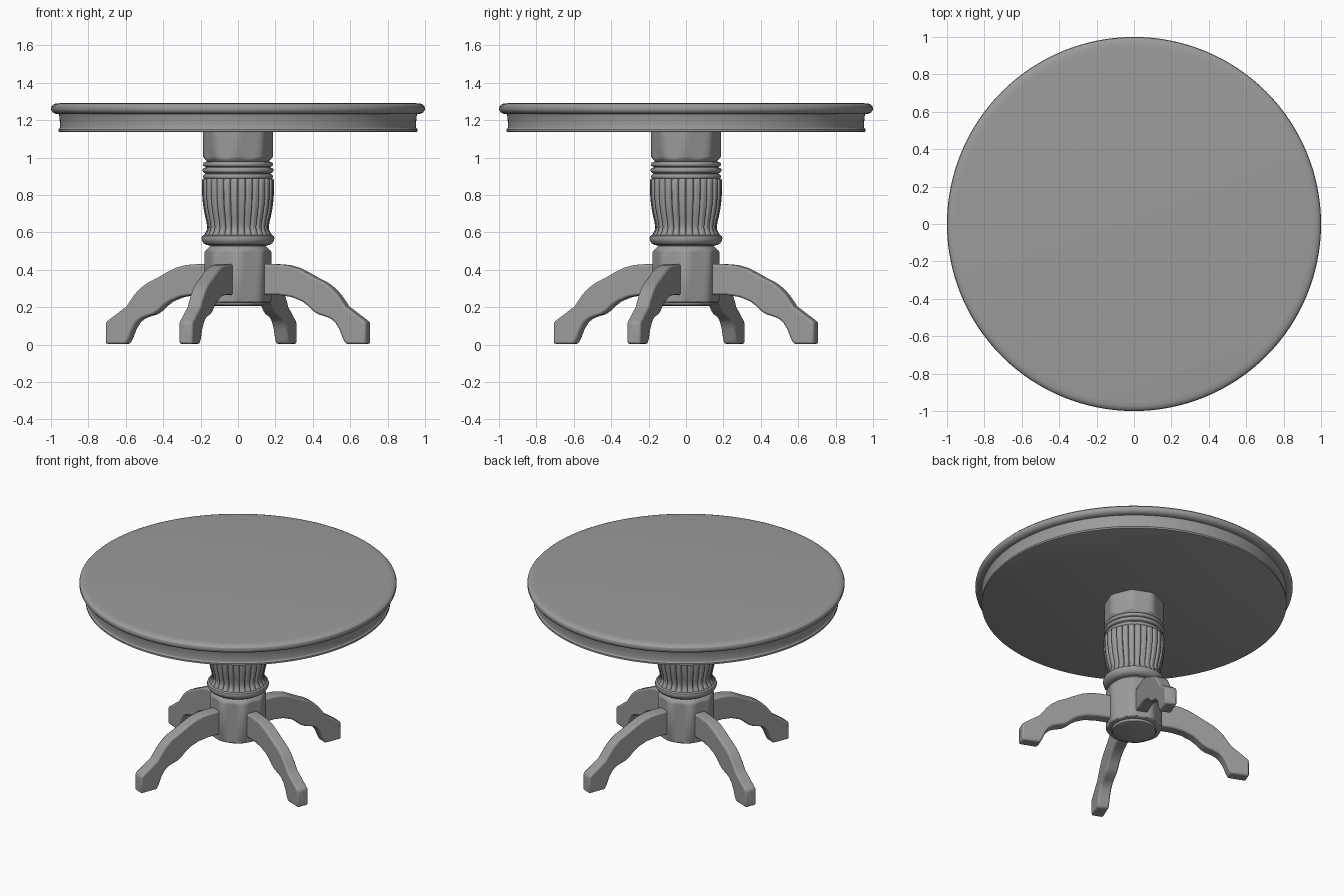
import bpy, bmesh, math

if "Cube" in bpy.data.objects:
    bpy.data.objects.remove(bpy.data.objects["Cube"])

# Dark grey finish shared by every part
grey = bpy.data.materials.new("grey_wood")
grey.diffuse_color = (0.33, 0.33, 0.33, 1)
grey.use_nodes = True
grey.node_tree.nodes["Principled BSDF"].inputs["Base Color"].default_value = grey.diffuse_color


def finish(name, bm, angle=30):
    bmesh.ops.recalc_face_normals(bm, faces=bm.faces)
    me = bpy.data.meshes.new(name)
    bm.to_mesh(me)
    bm.free()
    me.materials.append(grey)
    ob = bpy.data.objects.new(name, me)
    bpy.context.collection.objects.link(ob)
    bpy.ops.object.select_all(action='DESELECT')
    ob.select_set(True)
    bpy.context.view_layer.objects.active = ob
    bpy.ops.object.shade_smooth_by_angle(angle=math.radians(angle))
    return ob


def lathe(name, profile, segs=96, shape=lambda r, a, z: r, angle=30):
    """Revolve (radius, z) points; shape() can vary the radius around the axis."""
    bm = bmesh.new()
    rings = []
    for r, z in profile:
        ring = []
        for i in range(segs):
            a = 2 * math.pi * i / segs
            q = shape(r, a, z)
            ring.append(bm.verts.new((q * math.cos(a), q * math.sin(a), z)))
        rings.append(ring)
    for lo, hi in zip(rings, rings[1:]):
        for i in range(segs):
            j = (i + 1) % segs
            bm.faces.new((lo[i], lo[j], hi[j], hi[i]))
    bm.faces.new(rings[0][::-1])
    bm.faces.new(rings[-1])
    return finish(name, bm, angle)


def octagon(R):
    """Eight flat sides, trimmed by the round profile to give scalloped chamfers."""
    def f(r, a, z):
        t = a % (math.pi / 4) - math.pi / 8
        return min(r, R * math.cos(math.pi / 8) / math.cos(t))
    return f


def torus_profile(r, z0, z1, n=8):
    """Half-round bead between two heights, outermost radius r."""
    h = (z1 - z0) / 2
    return [(r - h + h * math.sin(math.pi * i / n),
             (z0 + z1) / 2 - h * math.cos(math.pi * i / n)) for i in range(n + 1)]


# Table top with rounded edge
lathe("table_top", [(0.95, 1.232), (0.975, 1.234), (0.99, 1.241), (0.998, 1.252),
                    (1.0, 1.263), (0.997, 1.275), (0.988, 1.284), (0.975, 1.289),
                    (0.95, 1.291)], 128)

# Apron ring with flared foot, closed underneath
lathe("apron", [(0.955, 1.137), (0.96, 1.139), (0.96, 1.15), (0.953, 1.158),
                (0.951, 1.17), (0.955, 1.22), (0.96, 1.236)], 128)

# Octagonal column head with chamfered lower end
lathe("column_head", [(0.15, 0.965), (0.16, 0.974), (0.168, 0.982), (0.175, 0.99),
                      (0.181, 0.998), (0.187, 1.006), (0.187, 1.142)], 64, octagon(0.19), 50)

# Beads under the column head
lathe("column_beads", [(0.165, 0.88)] + torus_profile(0.187, 0.885, 0.912)
      + torus_profile(0.19, 0.918, 0.946) + torus_profile(0.187, 0.951, 0.977)
      + [(0.15, 0.985)])


# Fluted vase-shaped column
def flutes(r, a, z):
    groove = max(0, math.cos(28 * a)) ** 3
    fade = min(1, max(0, (z - 0.575) / 0.02))
    return r - 0.015 * groove * fade


lathe("fluted_column", [(0.18, 0.565), (0.186, 0.58), (0.176, 0.595), (0.167, 0.613),
                        (0.165, 0.63), (0.169, 0.655), (0.177, 0.69), (0.185, 0.73),
                        (0.191, 0.78), (0.193, 0.83), (0.193, 0.875), (0.19, 0.884),
                        (0.175, 0.89)], 28 * 10, flutes, 60)

# Collar below the fluting
lathe("column_collar", [(0.145, 0.515), (0.15, 0.53), (0.17, 0.533), (0.184, 0.542),
                        (0.192, 0.556), (0.195, 0.57), (0.192, 0.58), (0.182, 0.586)])

# Octagonal hub carrying the legs
lathe("hub", [(0.165, 0.226), (0.173, 0.229), (0.178, 0.236), (0.178, 0.495), (0.172, 0.504),
              (0.164, 0.512), (0.156, 0.52), (0.148, 0.528)], 64, octagon(0.182), 50)
lathe("hub_base_disc", [(0.125, 0.207), (0.136, 0.211), (0.14, 0.218), (0.14, 0.232)], 64)

# Four curved legs: side outline as (distance from axis, z)
outline = [(0.10, 0.43), (0.23, 0.43), (0.29, 0.426), (0.35, 0.41), (0.41, 0.381),
           (0.465, 0.352), (0.51, 0.331), (0.55, 0.303), (0.585, 0.268), (0.615, 0.228),
           (0.632, 0.203), (0.66, 0.184), (0.742, 0.126), (0.751, 0.118), (0.751, 0.004),
           (0.632, 0.004), (0.615, 0.035), (0.597, 0.08), (0.575, 0.115), (0.55, 0.137),
           (0.517, 0.150), (0.475, 0.162), (0.445, 0.18), (0.415, 0.208), (0.38, 0.232),
           (0.32, 0.255), (0.25, 0.265), (0.10, 0.265)]
HALF, OFFSET = 0.039, -0.002
for k in range(4):
    bm = bmesh.new()
    face = bm.faces.new([bm.verts.new((x, OFFSET - HALF, z)) for x, z in outline])
    ext = bmesh.ops.extrude_face_region(bm, geom=[face])
    verts = [v for v in ext["geom"] if isinstance(v, bmesh.types.BMVert)]
    bmesh.ops.translate(bm, verts=verts, vec=(0, 2 * HALF, 0))
    leg = finish(f"leg_{k + 1}", bm, 50)
    leg.rotation_euler.z = math.radians(-21.8 + 90 * k)
    bev = leg.modifiers.new("soft_edges", 'BEVEL')
    bev.width = 0.011
    bev.segments = 2
    bev.angle_limit = math.radians(40)
